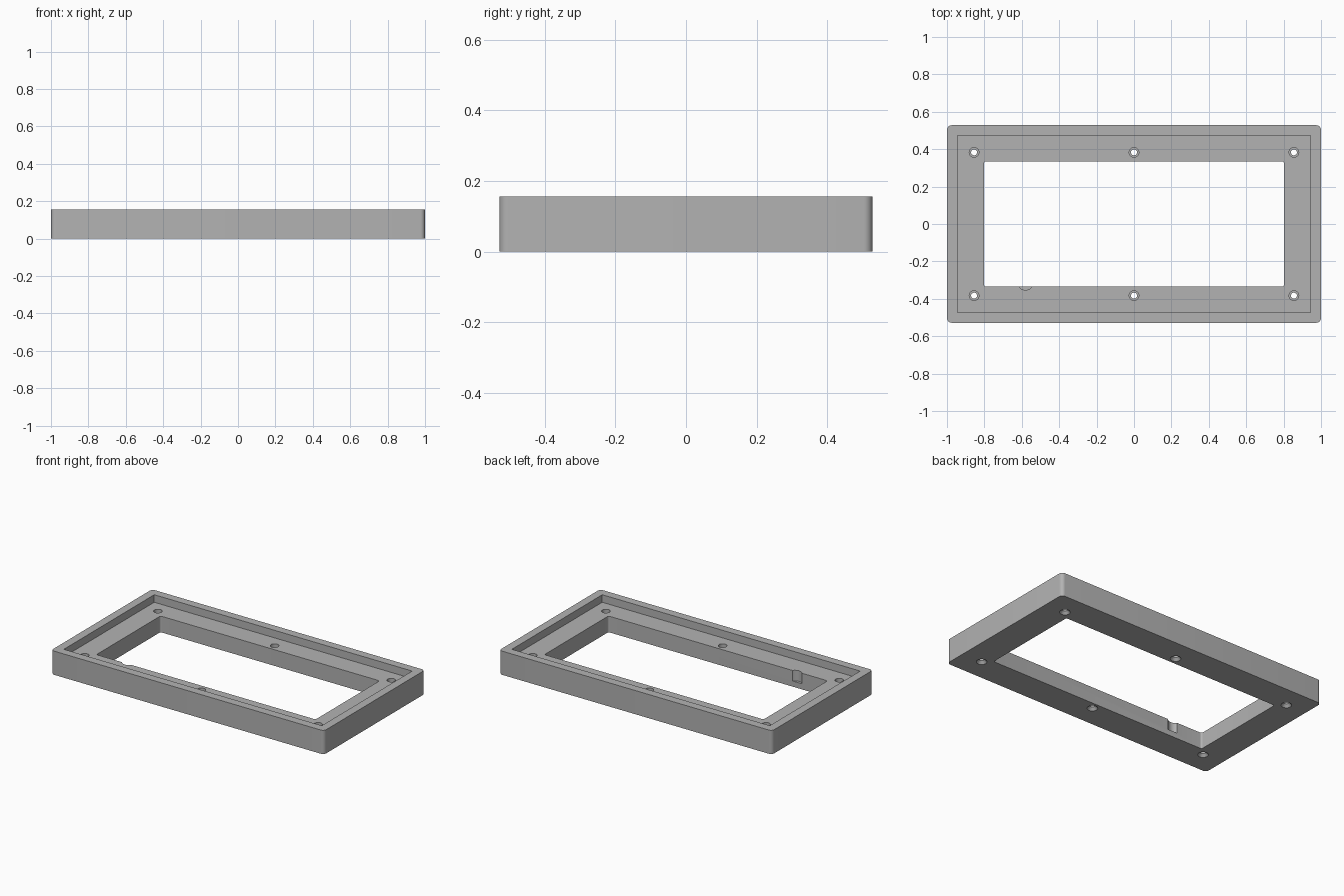
import bpy, bmesh
from math import pi, cos, sin, radians

cube = bpy.data.objects.get("Cube")
if cube:
    bpy.data.objects.remove(cube)

HEIGHT, FLOOR = 0.157, 0.107

grey = bpy.data.materials.new("grey")
grey.use_nodes = True
colour = (0.45, 0.45, 0.45, 1)
grey.diffuse_color = colour
grey.node_tree.nodes["Principled BSDF"].inputs["Base Color"].default_value = colour


def finish(name, bm):
    bmesh.ops.recalc_face_normals(bm, faces=bm.faces)
    mesh = bpy.data.meshes.new(name)
    bm.to_mesh(mesh)
    bm.free()
    mesh.materials.append(grey)
    obj = bpy.data.objects.new(name, mesh)
    bpy.context.collection.objects.link(obj)
    return obj


def block(name, half_x, half_y, z0, z1, radius=0):
    """Upright box, with its vertical edges rounded if a radius is given."""
    bm = bmesh.new()
    bmesh.ops.create_cube(bm, size=2)
    for v in bm.verts:
        v.co = (v.co.x * half_x, v.co.y * half_y, z1 if v.co.z > 0 else z0)
    if radius:
        upright = [e for e in bm.edges
                   if abs(e.verts[0].co.z - e.verts[1].co.z) > 0.01]
        bmesh.ops.bevel(bm, geom=upright, offset=radius, segments=8,
                        profile=0.5, affect='EDGES')
    return finish(name, bm)


def turned(name, x, y, profile, sides=32):
    """Closed solid turned about a vertical axis from (radius, z) steps."""
    bm = bmesh.new()
    rings = [[bm.verts.new((x + r * cos(2 * pi * i / sides),
                            y + r * sin(2 * pi * i / sides), z))
              for i in range(sides)] for r, z in profile]
    for low, high in zip(rings, rings[1:]):
        for i in range(sides):
            j = (i + 1) % sides
            bm.faces.new((low[i], low[j], high[j], high[i]))
    bm.faces.new(rings[0])
    bm.faces.new(rings[-1])
    return finish(name, bm)


# Outer body with rounded corners
frame = block("frame", 1, 0.528, 0, HEIGHT, 0.025)

# Recess for the panel, and the window through the middle
cutters = [block("recess_cutter", 0.945, 0.473, FLOOR, 0.3),
           block("window_cutter", 0.803, 0.335, -0.1, 0.3, 0.012)]

# Screw holes: countersunk below, bored wider above
hole = [(0.032, -0.02), (0.032, 0), (0.016, 0.018), (0.016, 0.05),
        (0.026, 0.05), (0.026, 0.13)]
for x in (-0.855, 0, 0.855):
    for y in (-0.383, 0.383):
        cutters.append(turned("screw_hole_cutter", x, y, hole))

# Small round notch in the front wall of the window
cutters.append(turned("notch_cutter", -0.58, -0.31,
                      [(0.043, 0.037), (0.043, 0.14)]))

for cutter in cutters:
    cut = frame.modifiers.new(cutter.name, 'BOOLEAN')
    cut.operation = 'DIFFERENCE'
    cut.solver = 'EXACT'
    cut.object = cutter

# Apply the cuts, then drop the cutters
bpy.context.view_layer.update()
graph = bpy.context.evaluated_depsgraph_get()
solid = bpy.data.meshes.new_from_object(frame.evaluated_get(graph))
frame.modifiers.clear()
frame.data = solid
for cutter in cutters:
    bpy.data.objects.remove(cutter)

# Smooth the rounded faces and keep the edges crisp
bpy.ops.object.select_all(action='DESELECT')
frame.select_set(True)
bpy.context.view_layer.objects.active = frame
bpy.ops.object.shade_smooth_by_angle(angle=radians(30))
